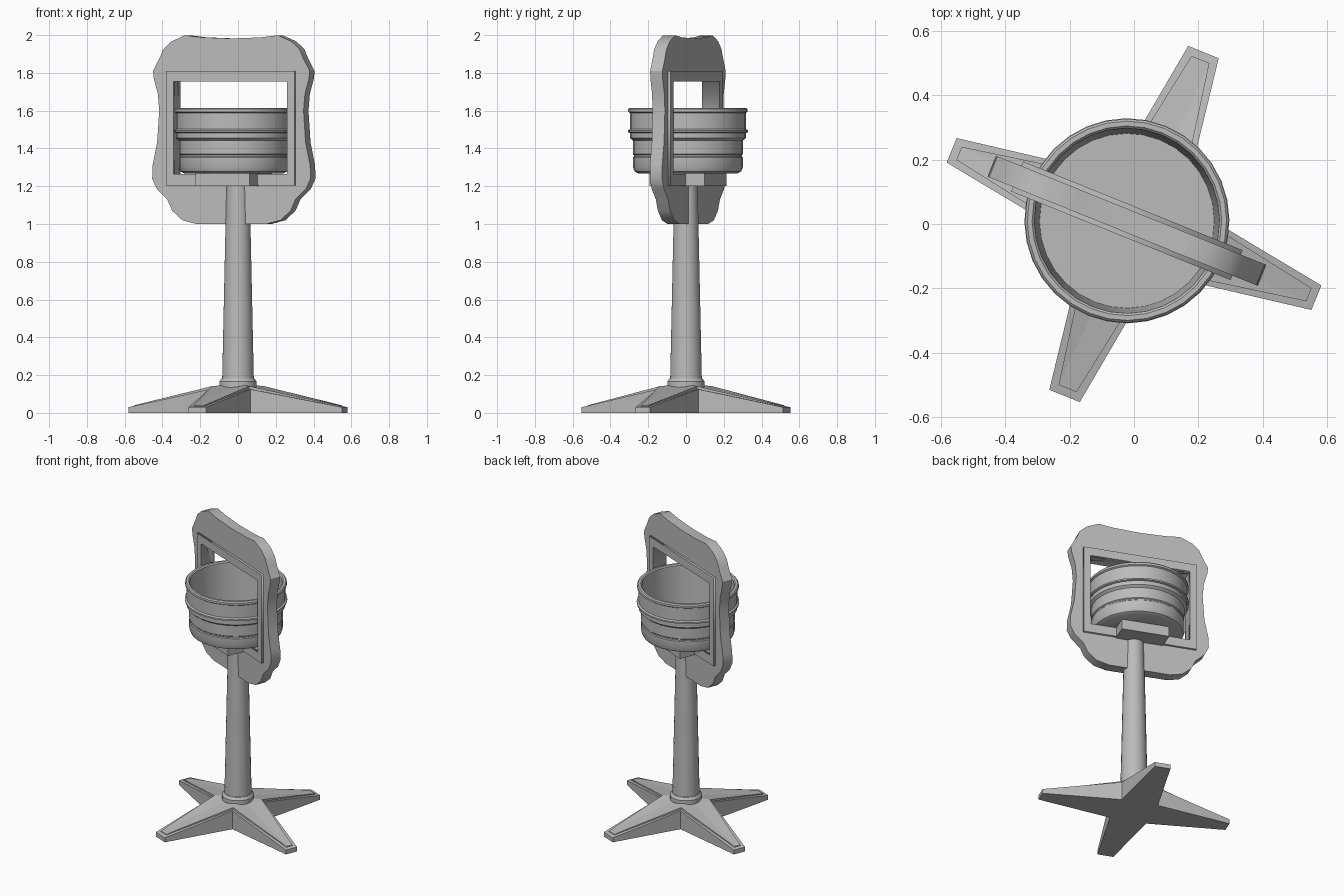
import bpy, bmesh, math
from mathutils import Vector

cube = bpy.data.objects.get("Cube")
if cube:
    bpy.data.objects.remove(cube, do_unlink=True)

TURN = math.radians(-22)
CENTRE = (-0.022, 0.01, 0)

grey = bpy.data.materials.new("plain_grey")
grey.use_nodes = True
COLOUR = (0.5, 0.5, 0.5, 1)
grey.diffuse_color = COLOUR
grey.node_tree.nodes["Principled BSDF"].inputs["Base Color"].default_value = COLOUR


def finish(obj, location=(0, 0, 0), tilt=0, smooth=True):
    """Place the part in the turned frame, colour and shade it."""
    obj.location = location
    obj.rotation_euler = (tilt, 0, TURN)
    obj.data.materials.clear()
    obj.data.materials.append(grey)
    bpy.ops.object.select_all(action="DESELECT")
    obj.select_set(True)
    bpy.context.view_layer.objects.active = obj
    if smooth:
        bpy.ops.object.shade_smooth_by_angle(angle=math.radians(30))
    return obj


def from_bmesh(name, bm):
    bmesh.ops.recalc_face_normals(bm, faces=bm.faces)
    mesh = bpy.data.meshes.new(name)
    bm.to_mesh(mesh)
    bm.free()
    obj = bpy.data.objects.new(name, mesh)
    bpy.context.collection.objects.link(obj)
    return obj


def lathe(name, profile, sides, location=(0, 0, 0)):
    """Revolve (radius, z) points around z."""
    bm = bmesh.new()
    verts = [bm.verts.new((r, 0, z)) for r, z in profile]
    edges = [bm.edges.new(pair) for pair in zip(verts, verts[1:])]
    bmesh.ops.spin(bm, geom=verts + edges, cent=(0, 0, 0), axis=(0, 0, 1),
                   angle=math.tau, steps=sides, use_duplicate=False)
    bmesh.ops.remove_doubles(bm, verts=bm.verts, dist=0.0005)
    return finish(from_bmesh(name, bm), location)


def slab(name, loops, half_depth, smooth=True):
    """Upright slab from an outline, with later loops cut as holes."""
    curve = bpy.data.curves.new(name, "CURVE")
    curve.dimensions = "2D"
    curve.fill_mode = "BOTH"
    curve.extrude = half_depth
    for loop in loops:
        spline = curve.splines.new("POLY")
        spline.points.add(len(loop) - 1)
        for point, (u, z) in zip(spline.points, loop):
            point.co = (u, z, 0, 1)
        spline.use_cyclic_u = True
    obj = bpy.data.objects.new(name, curve)
    bpy.context.collection.objects.link(obj)
    bpy.ops.object.select_all(action="DESELECT")
    obj.select_set(True)
    bpy.context.view_layer.objects.active = obj
    bpy.ops.object.convert(target="MESH")
    obj = bpy.context.view_layer.objects.active
    bm = bmesh.new()
    bm.from_mesh(obj.data)
    bmesh.ops.remove_doubles(bm, verts=bm.verts, dist=0.0005)
    bmesh.ops.recalc_face_normals(bm, faces=bm.faces)
    bm.to_mesh(obj.data)
    bm.free()
    return finish(obj, CENTRE, math.pi / 2, smooth)


def rectangle(half_width, low, high):
    return [(-half_width, low), (half_width, low), (half_width, high), (-half_width, high)]


def star(name, tips, corner, tip_z, corner_z, centre_z, floor_z):
    """Four-legged foot; tips holds (length, half width) for the two axes."""
    bm = bmesh.new()
    top, bottom = [], []
    for leg in range(4):
        length, half = tips[leg % 2]
        a = leg * math.pi / 2
        u = Vector((math.cos(a), math.sin(a), 0))
        v = Vector((-u.y, u.x, 0))
        for p, z in ((u * length - v * half, tip_z), (u * length + v * half, tip_z),
                     ((u + v) * corner, corner_z)):
            top.append(bm.verts.new((p.x, p.y, z)))
            low = floor_z if floor_z is not None else z - 0.02
            bottom.append(bm.verts.new((p.x, p.y, low)))
    centre = bm.verts.new((0, 0, centre_z))
    for i in range(12):
        j = (i + 1) % 12
        bm.faces.new((bottom[i], bottom[j], top[j], top[i]))
    for leg in range(4):
        i = leg * 3
        bm.faces.new((top[i], top[i + 1], top[i + 2], centre))
        bm.faces.new((centre, top[i - 1], top[i]))
    if floor_z is not None:
        bm.faces.new(bottom[::-1])
    return finish(from_bmesh(name, bm), smooth=False)


# Foot with a raised panel on each leg
star("foot", [(0.61, 0.041), (0.575, 0.051)], 0.118, 0.03, 0.125, 0.147, 0)
star("foot_panels", [(0.585, 0.022), (0.55, 0.03)], 0.107, 0.04, 0.141, 0.155, None)

# Collar and tapered pole
lathe("collar", [(0, 0.12), (0.1, 0.12), (0.1, 0.165), (0.088, 0.182), (0, 0.182)], 24)
lathe("pole", [(0, 0.15), (0.085, 0.15), (0.062, 1.205), (0, 1.205)], 24)

# Square bracket under the bowl
bm = bmesh.new()
bmesh.ops.create_cube(bm, size=1)
bmesh.ops.scale(bm, vec=(0.308, 0.316, 0.075), verts=bm.verts)
finish(from_bmesh("bracket", bm), (CENTRE[0], CENTRE[1], 1.2375), smooth=False)

# Wavy board with a window, and the trim around the window
half = [(0.0, 1.982), (0.17, 1.988), (0.265, 1.999), (0.342, 1.967), (0.389, 1.925),
        (0.409, 1.88), (0.447, 1.81), (0.443, 1.77), (0.42, 1.69), (0.412, 1.6),
        (0.424, 1.43), (0.45, 1.31), (0.452, 1.24), (0.425, 1.185), (0.366, 1.13),
        (0.338, 1.07), (0.28, 1.02), (0.2, 1.0)]
outline = half + [(-u, z) for u, z in reversed(half[1:])]
window = rectangle(0.324, 1.265, 1.755)
slab("board", [outline, window], 0.035)
slab("window_trim", [rectangle(0.367, 1.205, 1.81), window], 0.05, smooth=False)

# Bowl with rolled rim, ridge and step
bowl = [(0, 1.268), (0.262, 1.268), (0.282, 1.278), (0.291, 1.3), (0.291, 1.352),
        (0.286, 1.357), (0.286, 1.365), (0.291, 1.37), (0.291, 1.442), (0.307, 1.455),
        (0.307, 1.482), (0.318, 1.486), (0.318, 1.496), (0.307, 1.502), (0.307, 1.588),
        (0.316, 1.594), (0.316, 1.608), (0.309, 1.615), (0.294, 1.615), (0.287, 1.608),
        (0.271, 1.3), (0, 1.3)]
lathe("bowl", bowl, 32, CENTRE)
